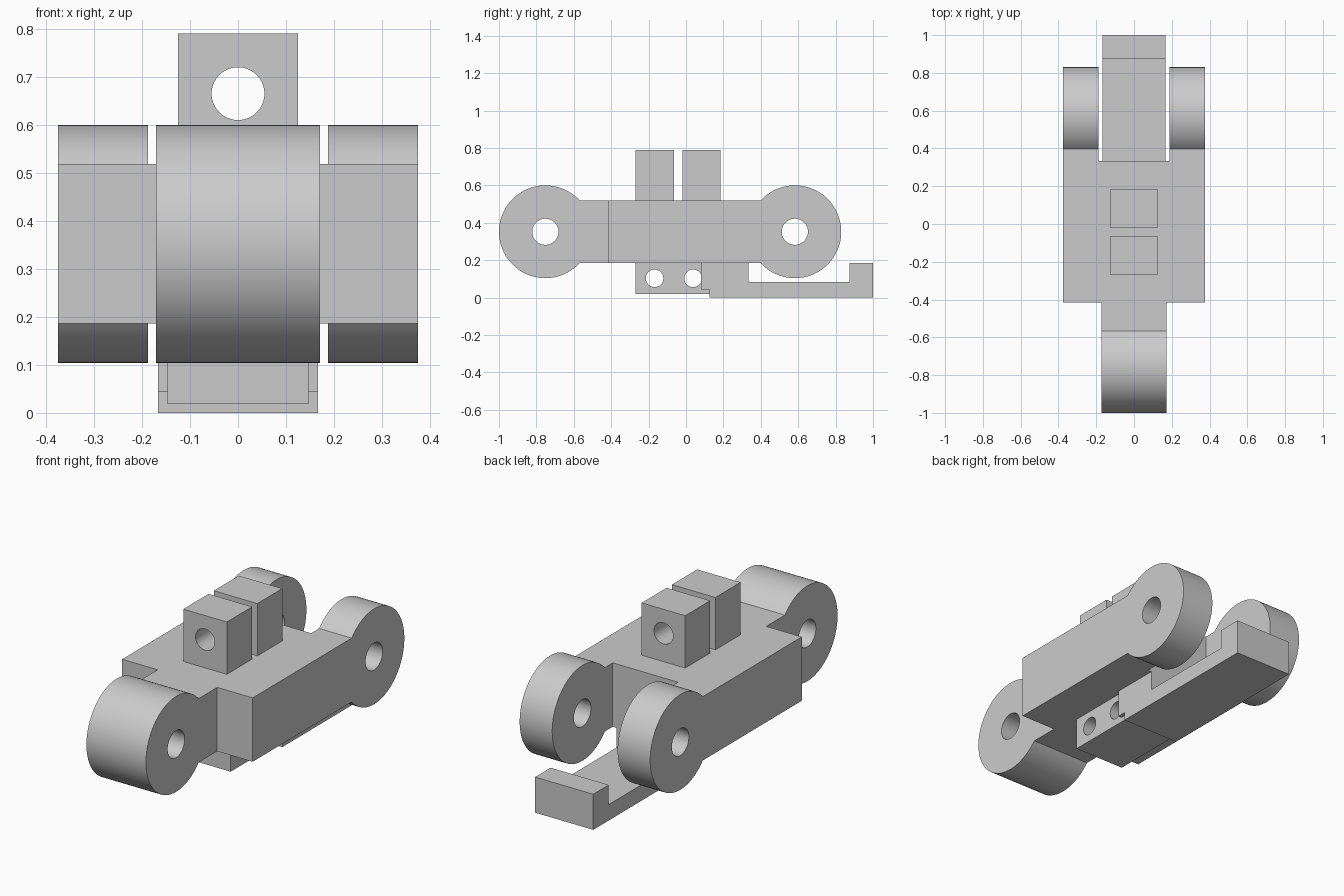
import bpy, bmesh, math
from mathutils import Matrix

cube = bpy.data.objects.get("Cube")
if cube:
    bpy.data.objects.remove(cube, do_unlink=True)

grey = bpy.data.materials.new("plain_grey")
grey.use_nodes = True
grey.diffuse_color = (0.6, 0.6, 0.6, 1)
grey.node_tree.nodes["Principled BSDF"].inputs["Base Color"].default_value = (0.6, 0.6, 0.6, 1)

AXIS_Z = 0.352        # height of the hinge axis
HALF = 0.166          # half thickness of the bar
LUG_R = 0.248
PIN_R = 0.07


def add_object(name, bm):
    bmesh.ops.recalc_face_normals(bm, faces=bm.faces)
    mesh = bpy.data.meshes.new(name)
    bm.to_mesh(mesh)
    bm.free()
    mesh.materials.append(grey)
    obj = bpy.data.objects.new(name, mesh)
    bpy.context.collection.objects.link(obj)
    return obj


def extrude_profile(name, points, x0, x1):
    """Extrude a (y, z) outline along x."""
    bm = bmesh.new()
    face = bm.faces.new([bm.verts.new((x0, y, z)) for y, z in points])
    out = bmesh.ops.extrude_face_region(bm, geom=[face])["geom"]
    verts = [v for v in out if isinstance(v, bmesh.types.BMVert)]
    bmesh.ops.translate(bm, verts=verts, vec=(x1 - x0, 0, 0))
    return add_object(name, bm)


def box(name, x0, x1, y0, y1, z0, z1):
    return extrude_profile(name, [(y0, z0), (y1, z0), (y1, z1), (y0, z1)], x0, x1)


def rod(name, axis, centre, radius, length=2):
    bm = bmesh.new()
    turn = Matrix.Rotation(math.pi / 2, 4, "Y" if axis == "X" else "X")
    bmesh.ops.create_cone(bm, cap_ends=True, segments=64, radius1=radius, radius2=radius,
                          depth=length, matrix=Matrix.Translation(centre) @ turn)
    return add_object(name, bm)


def combine(obj, other, operation):
    """Apply a boolean and discard the helper."""
    other.hide_render = True
    mod = obj.modifiers.new("cut", "BOOLEAN")
    mod.operation, mod.solver, mod.object = operation, "EXACT", other
    bpy.context.view_layer.objects.active = obj
    bpy.ops.object.modifier_apply(modifier=mod.name)
    bpy.data.objects.remove(other, do_unlink=True)


def lug_profile(start, centre, steps=72):
    """Flat bar from start, ending in a round lug about centre."""
    side = 1 if centre > start else -1
    a = math.pi - math.asin(HALF / LUG_R)
    arc = [(centre + side * LUG_R * math.cos(t), AXIS_Z + LUG_R * math.sin(t))
           for t in (-a + 2 * a * i / steps for i in range(steps + 1))]
    return arc + [(start, AXIS_Z + HALF), (start, AXIS_Z - HALF)]


# Main link: wide bar with a rear fork and a front tongue
link = extrude_profile("link_body", lug_profile(-0.415, 0.582), -0.375, 0.375)
combine(link, box("fork_slot", -0.188, 0.188, 0.333, 1.2, -0.5, 1.5), "DIFFERENCE")
combine(link, extrude_profile("tongue", lug_profile(-0.2, -0.752), -0.171, 0.171), "UNION")
for y in (0.582, -0.752):
    combine(link, rod("pin_hole", "X", (0, y, AXIS_Z), PIN_R), "DIFFERENCE")

# Pair of drilled blocks on top
parts = [link]
for name, y0, y1 in (("front_top_block", -0.27, -0.063), ("rear_top_block", -0.02, 0.185)):
    block = box(name, -0.125, 0.125, y0, y1, AXIS_Z + HALF, 0.79)
    combine(block, rod("block_hole", "Y", (0, 0, 0.665), 0.055), "DIFFERENCE")
    parts.append(block)

# Cross-drilled block underneath
under = box("lower_block", -0.147, 0.147, -0.27, 0.125, 0.018, AXIS_Z - HALF)
for y in (-0.168, 0.038):
    combine(under, rod("lower_hole", "X", (0, y, 0.103), 0.047), "DIFFERENCE")
parts.append(under)

# Hooked latch arm reaching to the rear
latch = [(0.125, 0), (1, 0), (1, 0.185), (0.873, 0.185), (0.873, 0.083), (0.333, 0.083),
         (0.333, 0.186), (0.08, 0.186), (0.08, 0.043), (0.125, 0.043)]
parts.append(extrude_profile("latch_arm", latch, -0.167, 0.167))

# Smooth round surfaces, crisp edges
bpy.ops.object.select_all(action="DESELECT")
for obj in parts:
    obj.select_set(True)
bpy.context.view_layer.objects.active = link
bpy.ops.object.shade_smooth_by_angle(angle=math.radians(30))
